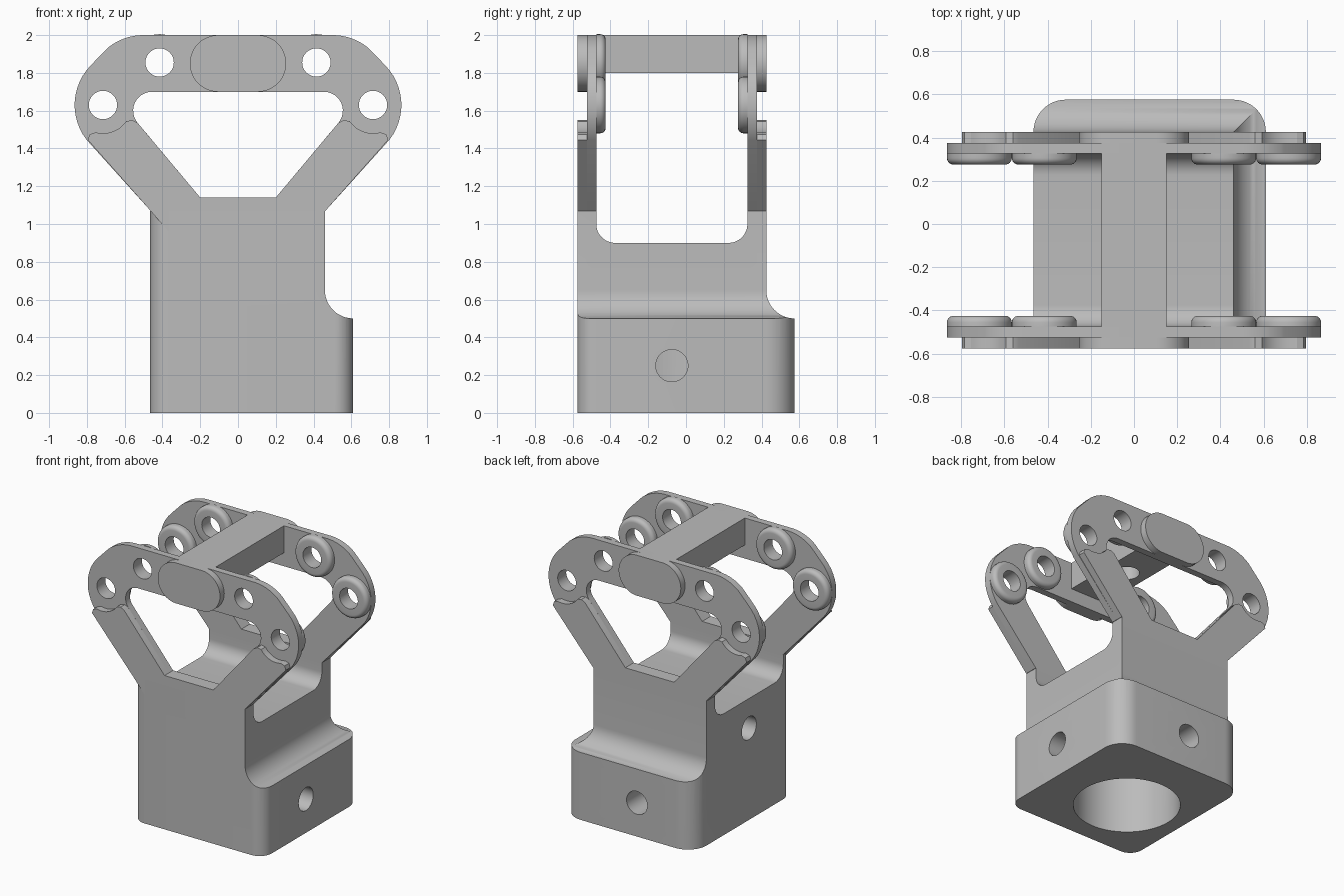
import bpy, bmesh
from math import sin, cos, radians, sqrt
from mathutils import Matrix

cube = bpy.data.objects.get("Cube")
if cube:
    bpy.data.objects.remove(cube, do_unlink=True)

grey = bpy.data.materials.new("light_grey")
grey.use_nodes = True
colour = (0.5, 0.5, 0.5, 1)
grey.diffuse_color = colour
grey.node_tree.nodes["Principled BSDF"].inputs["Base Color"].default_value = colour

ORIGIN = (0, -0.075, 0)   # centre line of the fork, so that mirroring is local


def arc(cx, cy, r, a, b, n=12):
    angles = [radians(a + (b - a) * i / n) for i in range(n + 1)]
    return [(cx + r * cos(t), cy + r * sin(t)) for t in angles]


def circle(cx, cy, r):
    return arc(cx, cy, r, 0, 360, 48)[:-1]


def mirrored(half):
    return half + [(-x, z) for x, z in reversed(half)]


def make_object(name, bm):
    bmesh.ops.recalc_face_normals(bm, faces=bm.faces)
    mesh = bpy.data.meshes.new(name)
    bm.to_mesh(mesh)
    bm.free()
    mesh.materials.append(grey)
    ob = bpy.data.objects.new(name, mesh)
    ob.location = ORIGIN
    bpy.context.collection.objects.link(ob)
    return ob


def loft(name, rings):
    bm = bmesh.new()
    loops = [[bm.verts.new(p) for p in ring] for ring in rings]
    n = len(loops[0])
    for low, high in zip(loops, loops[1:]):
        for i in range(n):
            j = (i + 1) % n
            bm.faces.new((low[i], low[j], high[j], high[i]))
    bm.faces.new(loops[0])
    bm.faces.new(loops[-1])
    return make_object(name, bm)


def prism(name, points, axis, a, b):
    place = {"x": lambda u, v, w: (w, u, v),
             "y": lambda u, v, w: (u, w, v),
             "z": lambda u, v, w: (u, v, w)}[axis]
    return loft(name, [[place(u, v, w) for u, v in points] for w in (a, b)])


def boolean(ob, tool, operation="DIFFERENCE"):
    tool.hide_render = True
    mod = ob.modifiers.new("cut", "BOOLEAN")
    mod.operation, mod.object, mod.solver = operation, tool, "EXACT"
    bpy.context.view_layer.objects.active = ob
    bpy.ops.object.modifier_apply(modifier=mod.name)
    bpy.data.objects.remove(tool, do_unlink=True)


def mirror(ob, x=False):
    mod = ob.modifiers.new("mirror", "MIRROR")
    mod.use_axis = (x, True, False)
    mod.use_mirror_merge = False


# Body: block flaring through concave fillets into the wider base
steps = [(0.2, -0.1), (0.2, 0.5)]
steps += [(d - 0.46, z) for d, z in arc(0.61, 0.65, 0.15, 270, 180)]
steps += [(0, 1.07)]
body = loft("body", [[(-0.7, -0.7, z), (0.46 + d, -0.7, z),
                      (0.46 + d, 0.5 + d, z), (-0.7, 0.5 + d, z)] for d, z in steps])
footprint = (arc(-0.365, -0.4, 0.1, 180, 270) + arc(0.51, -0.4, 0.1, 270, 360)
             + arc(0.46, 0.5, 0.15, 0, 90) + arc(-0.315, 0.5, 0.15, 90, 180))
boolean(body, prism("footprint", footprint, "z", 0, 1.3), "INTERSECT")

# Slot, bore and screw holes
slot = arc(-0.3, 1.0, 0.1, 180, 270) + arc(0.3, 1.0, 0.1, 270, 360) + [(0.4, 2), (-0.4, 2)]
boolean(body, prism("slot", slot, "x", -1, 1))
boolean(body, prism("bore", circle(0, 0, 0.36), "z", -0.2, 0.8))
boolean(body, prism("left_hole", circle(0, 0.25, 0.085), "x", 0.2, 1))
boolean(body, prism("right_hole", circle(0, 0.68, 0.085), "x", -1, -0.2))
boolean(body, prism("back_hole", circle(0, 0.25, 0.085), "y", 0.2, 1))

# Fork plates: inner layer carries the curved link, outer layer only the arms
HOLES = [(0.415, 1.855), (0.715, 1.63)]
foot = [(-0.36, 1.07), (-0.36, 0.95)]
link_half = ([(0.463, 1.07)] + arc(0.565, 1.63, 0.3, -38, 45)
             + arc(0.5, 1.7, 0.3, 50, 90))
link = prism("link_plate", foot[::-1] + link_half
             + [(-x, z) for x, z in reversed(link_half)], "y", -0.45, -0.4)
link_window = mirrored([(0.2, 1.14)] + arc(0.455, 1.6, 0.1, -40, 90))
boolean(link, prism("window", link_window, "y", -0.7, -0.2))
for x, z in HOLES:
    for side in (-1, 1):
        boolean(link, prism("pin_hole", circle(side * x, z, 0.075), "y", -0.7, -0.2))

arm_half = ([(0.463, 1.07), (0.795, 1.445), (0.785, 1.475)]
            + arc(0.715, 1.63, 0.15, -75, -145)
            + [(0.56, 1.55), (0.532, 1.536), (0.2, 1.14)])
arms = prism("arm_plate", foot[::-1] + arm_half
             + [(-x, z) for x, z in reversed(arm_half)], "y", -0.5, -0.45)

# Oval pads in the middle of each link
oval = arc(0.105, 1.85, 0.15, -90, 90, 24) + arc(-0.105, 1.85, 0.15, 90, 270, 24)
pad = prism("oval_pad", oval, "y", -0.5, -0.45)
for part in (link, arms, pad):
    mirror(part)

# Rounded bosses around the pin holes
for name, (x, z) in zip(("inner_boss", "outer_boss"), HOLES):
    bm = bmesh.new()
    profile = [(0.075, 0), (0.15, 0)] + arc(0.12, 0.02, 0.03, 0, 90, 6) + [(0.075, 0.05)]
    verts = [bm.verts.new((r, h, 0)) for r, h in profile]
    edges = [bm.edges.new((verts[i - 1], verts[i])) for i in range(len(verts))]
    bmesh.ops.spin(bm, geom=verts + edges, cent=(0, 0, 0), axis=(0, 1, 0),
                   angle=radians(360), steps=48, use_merge=True)
    bmesh.ops.remove_doubles(bm, verts=bm.verts, dist=0.0001)
    bmesh.ops.transform(bm, matrix=Matrix.Translation((x, -0.4, z)), verts=bm.verts)
    mirror(make_object(name, bm), x=True)

# Crossbar joining the two links, with a blind hole underneath
bar = prism("crossbar", [(-0.15, 1.8), (0.15, 1.8), (0.15, 2), (-0.15, 2)], "y", -0.4, 0.4)
boolean(bar, prism("bar_hole", circle(0, 0, 0.085), "z", 1.7, 1.9))

# Smooth curved surfaces, keep real edges sharp
bpy.ops.object.select_all(action="DESELECT")
for ob in bpy.context.scene.objects:
    if ob.type == "MESH" and grey.name in ob.data.materials:
        ob.select_set(True)
        bpy.context.view_layer.objects.active = ob
bpy.ops.object.shade_smooth_by_angle(angle=radians(30))
